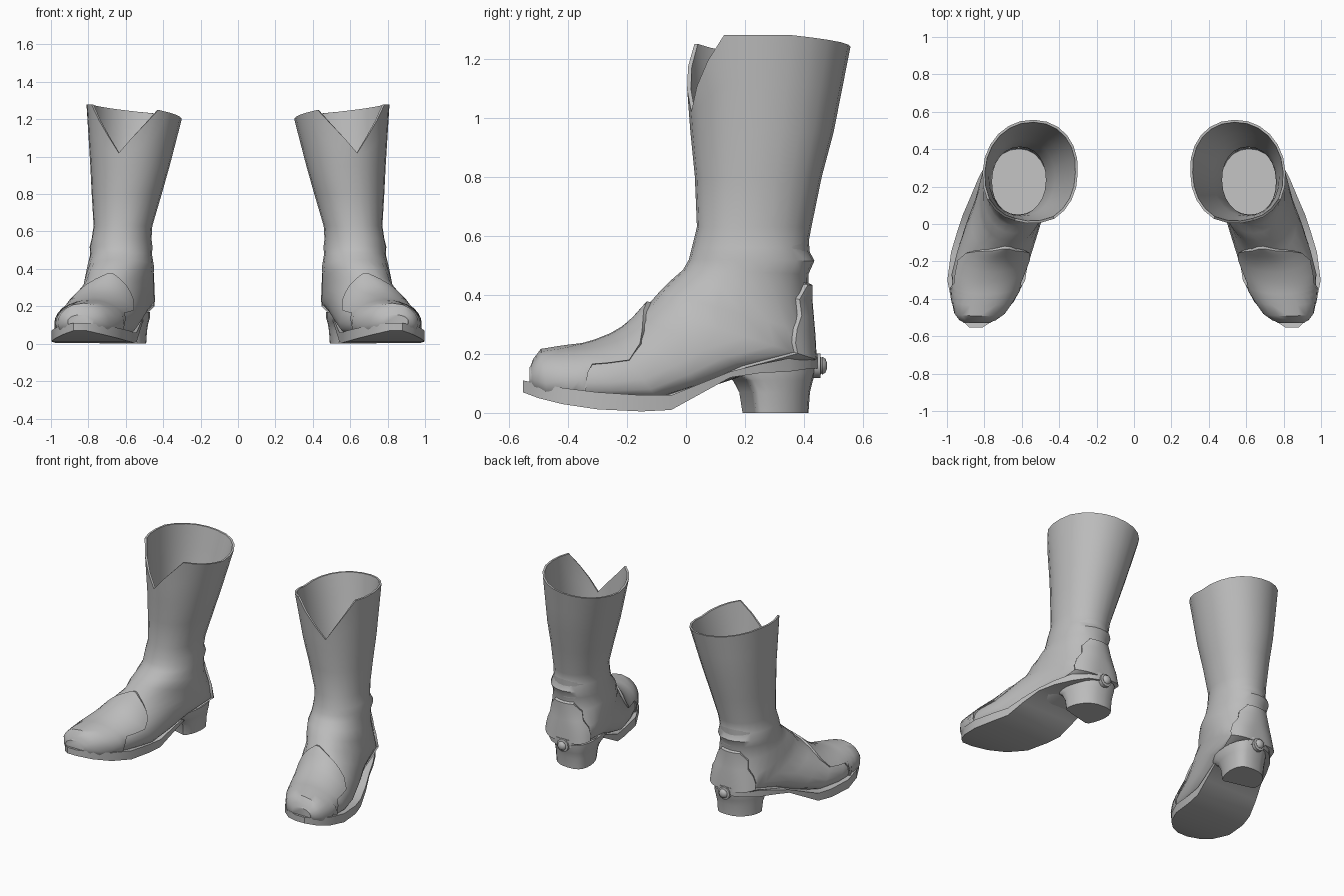
import bpy
import bmesh
from math import sin, cos, radians, pi
from mathutils import Vector

if "Cube" in bpy.data.objects:
    bpy.data.objects.remove(bpy.data.objects["Cube"], do_unlink=True)

leather = bpy.data.materials.new("grey leather")
leather.use_nodes = True
GREY = (0.5, 0.5, 0.5, 1)
leather.diffuse_color = GREY
leather.node_tree.nodes["Principled BSDF"].inputs["Base Color"].default_value = GREY

SEGMENTS = 24

# Boot cross-sections, top of shaft to toe: front xyz, back xyz, half width, low bulge
RINGS = [
    (.56, -.01, 1.28, .53, .565, 1.28, .265, 0),
    (.58, .015, .95, .575, .50, .95, .212, 0),
    (.6, .03, .8, .59, .46, .8, .187, 0),
    (.62, .037, .63, .61, .425, .63, .157, 0),
    (.63, .02, .56, .615, .412, .56, .16, 0),
    (.63, .01, .52, .62, .435, .515, .168, 0),
    (.63, -.01, .485, .62, .415, .47, .165, 0),
    (.64, -.05, .45, .615, .415, .38, .178, 0),
    (.665, -.09, .41, .605, .425, .27, .18, .1),
    (.685, -.13, .365, .605, .43, .185, .185, .2),
    (.71, -.165, .325, .65, .22, .145, .19, .2),
    (.73, -.2, .29, .7, .05, .09, .197, .3),
    (.755, -.25, .26, .74, -.1, .05, .2, .4),
    (.78, -.33, .228, .78, -.24, .05, .195, .4),
    (.8, -.41, .218, .8, -.36, .05, .17, .4),
    (.825, -.49, .205, .825, -.47, .06, .125, .3),
    (.84, -.53, .155, .84, -.53, .08, .07, 0),
]

# Rim height around the shaft: angle from the front, height
RIM = [(-90, 1.2), (-30, 1.25), (15, 1.02), (60, 1.28), (105, 1.28),
       (180, 1.24), (270, 1.2)]


def spow(v, power):
    return abs(v) ** power * (1 if v > 0 else -1)


def ring_point(ring, angle, offset):
    front, back = Vector(ring[:3]), Vector(ring[3:6])
    power = 0.8 if ring[7] else 0.95
    c, s = spow(cos(angle), power), spow(sin(angle), power)
    arm = (front - back) / 2
    point = arm * (c - ring[7] * s * s) + Vector((ring[6] * s, 0, 0))
    if offset:
        point += point.normalized() * offset
    return (front + back) / 2 + point


def surface(t, angle, offset=0):
    i = min(int(t), len(RINGS) - 2)
    return ring_point(RINGS[i], angle, offset).lerp(
        ring_point(RINGS[i + 1], angle, offset), t - i)


def rim_t(degrees):
    degrees = (degrees + 90) % 360 - 90
    for (a, low), (b, high) in zip(RIM, RIM[1:]):
        if a <= degrees <= b:
            z = low + (high - low) * (degrees - a) / (b - a)
            return (1.28 - z) / (1.28 - .95)


def loft(name, rows, side, closed=True, caps=True, angle=40):
    """Skin a list of point rows into one smooth object."""
    bm = bmesh.new()
    grid = [[bm.verts.new((p[0] * side, p[1], p[2])) for p in row] for row in rows]
    count = len(rows[0])
    for upper, lower in zip(grid, grid[1:]):
        for j in range(count if closed else count - 1):
            k = (j + 1) % count
            bm.faces.new((upper[j], upper[k], lower[k], lower[j]))
    if caps:
        bm.faces.new(grid[0])
        bm.faces.new(grid[-1])
    bmesh.ops.recalc_face_normals(bm, faces=bm.faces)
    # Open overlays must face away from the boot
    if not closed:
        middle = grid[len(grid) // 2][count // 2]
        centre = sum((v.co for v in bm.verts), Vector()) / len(bm.verts)
        if middle.normal.dot(middle.co - centre) < 0:
            bmesh.ops.reverse_faces(bm, faces=bm.faces)
    mesh = bpy.data.meshes.new(name)
    bm.to_mesh(mesh)
    bm.free()
    mesh.materials.append(leather)
    obj = bpy.data.objects.new(name, mesh)
    bpy.context.collection.objects.link(obj)
    bpy.ops.object.select_all(action="DESELECT")
    obj.select_set(True)
    bpy.context.view_layer.objects.active = obj
    bpy.ops.object.shade_smooth_by_angle(angle=radians(angle))
    return obj


def boot_rows():
    """Lining from the ankle up to the rim, then the outside down to the toe."""
    steps = [360 * j / SEGMENTS for j in range(SEGMENTS)]

    def row(t, offset):
        return [surface(t, radians(a), offset) for a in steps]

    def rim(offset, share=1.0):
        return [surface(1 + (rim_t(a) - 1) * share, radians(a), offset) for a in steps]

    lining = [row(t, -.013) for t in (7, 5, 3, 2, 1)]
    outside = [row(t, 0) for t in range(1, len(RINGS))]
    return lining + [rim(-.013, .5), rim(-.013), rim(0), rim(0, .5)] + outside


def overlay_rows(outline, middle, thickness, columns=16):
    """Raised patch on the boot: outline holds (ring position, half angle)."""
    rows = []
    for i, (t, half) in enumerate(outline):
        edge_row = i in (0, len(outline) - 1)
        row = []
        for j in range(-1, columns + 2):
            share = min(max(j, 0), columns) / columns * 2 - 1
            sunk = edge_row or j < 0 or j > columns
            row.append(surface(t, radians(middle + share * half),
                               -.008 if sunk else thickness))
        rows.append(row)
    return rows


# Sole stations: y, centre x, half width, bottom, top
SOLE = [
    (-.553, .845, .035, .07, .11), (-.5, .83, .105, .05, .1),
    (-.42, .81, .165, .03, .085), (-.3, .79, .208, .012, .07),
    (-.15, .768, .21, .005, .06), (-.05, .745, .203, .01, .06),
    (.05, .72, .195, .065, .1), (.15, .69, .182, .12, .14),
    (.25, .665, .165, .135, .165), (.35, .635, .14, .14, .185),
    (.42, .612, .095, .15, .2), (.446, .605, .04, .15, .2),
]


def sole_rows():
    return [[(x - w, y, low), (x + w, y, low), (x + w, y, high), (x - w, y, high)]
            for y, x, w, low, high in SOLE]


def heel_rows():
    """D-shaped block with a waisted breast, turned with the foot."""
    rows = []
    levels = [(0, .215, .415, .12), (.07, .205, .42, .125), (.11, .185, .43, .132),
              (.135, .15, .438, .14), (.17, .14, .444, .14)]
    for z, front, back, width in levels:
        row = []
        for j in range(SEGMENTS):
            a = 2 * pi * j / SEGMENTS
            along = (max(cos(a), -.6) + .6) / 1.6
            across = width * spow(sin(a), .7)
            row.append((.635 + across - .05 * along,
                        front + (back - front) * along + .25 * across * (1 - along), z))
        rows.append(row)
    return rows


def stud_rows():
    """Round stud on the back of the heel: flange, neck and domed head."""
    profile = [(.43, .042), (.455, .042), (.457, .026), (.462, .03),
               (.472, .024), (.478, .01)]
    return [[(.6 + r * cos(2 * pi * j / 12), y, .16 + r * sin(2 * pi * j / 12))
             for j in range(12)] for y, r in profile]


TOE_CAP = [(8.75, 1), (8.8, 2), (9.4, 14), (10, 27), (10.6, 38), (11.2, 50),
           (12, 62), (12.7, 60), (13.2, 58), (13.5, 75), (13.8, 112),
           (14.3, 140), (15, 150), (15.7, 150), (16, 150)]
COUNTER = [(6.3, 22), (6.4, 22), (7, 36), (7.5, 38), (8, 50), (8.6, 56),
           (9, 56), (9.5, 52), (10, 48), (11, 42), (12, 34), (12.1, 34)]

for label, side in (("left", 1), ("right", -1)):
    loft(label + "_boot_upper", boot_rows(), side)
    loft(label + "_toe_cap", overlay_rows(TOE_CAP, 0, .012), side, False, False)
    loft(label + "_heel_counter", overlay_rows(COUNTER, 180, .014), side, False, False)
    loft(label + "_sole", sole_rows(), side)
    loft(label + "_heel", heel_rows(), side)
    loft(label + "_heel_stud", stud_rows(), side)
